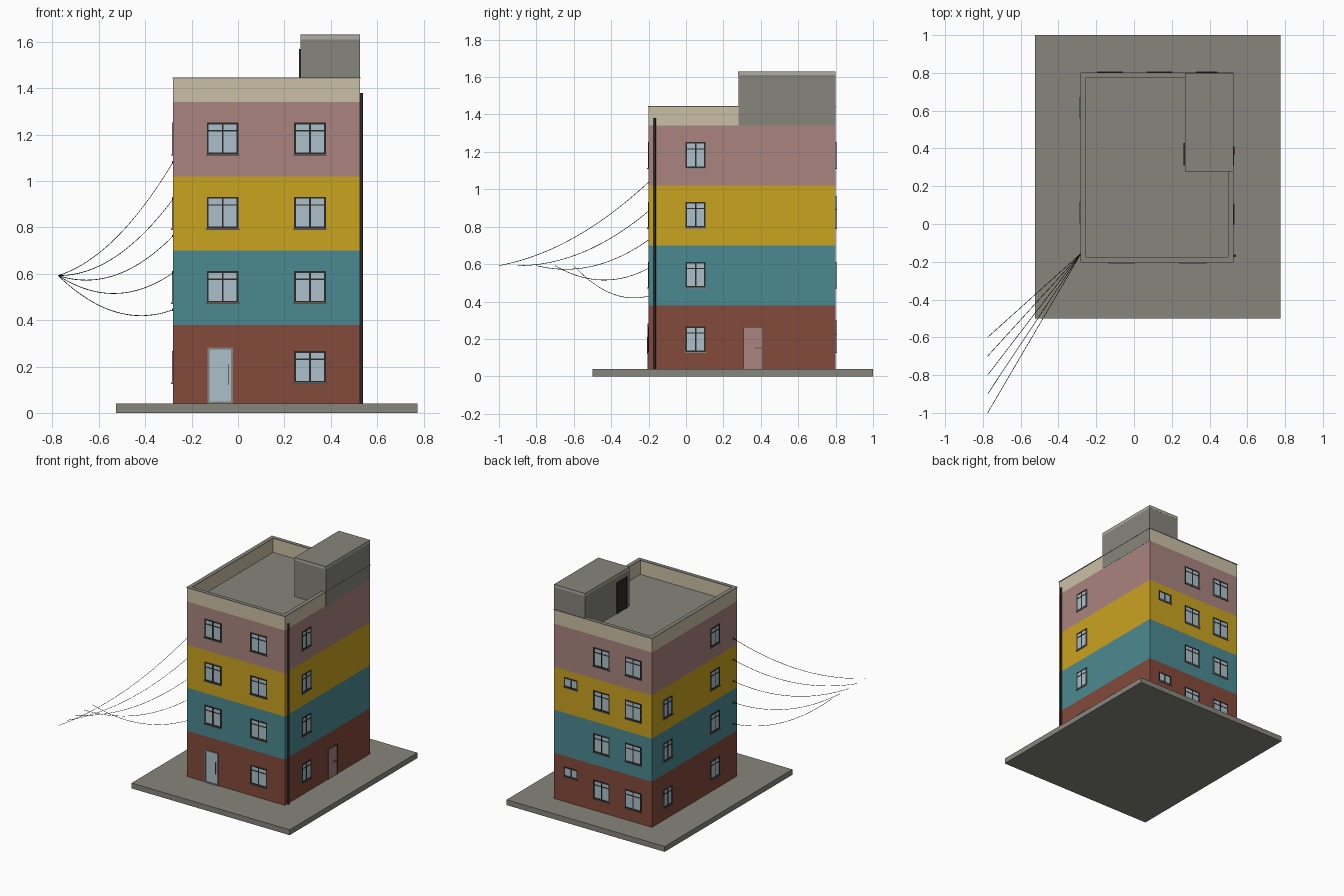
import bpy, bmesh
from mathutils import Vector

if "Cube" in bpy.data.objects:
    bpy.data.objects.remove(bpy.data.objects["Cube"])


def material(name, rgb):
    m = bpy.data.materials.new(name)
    lin = [((c / 255 + 0.055) / 1.055) ** 2.4 for c in rgb]
    m.diffuse_color = (*lin, 1)
    m.use_nodes = True
    m.node_tree.nodes["Principled BSDF"].inputs["Base Color"].default_value = m.diffuse_color
    return m


BRICK = material("brick_red", (132, 74, 59))
TEAL = material("teal", (75, 138, 145))
MUSTARD = material("mustard", (202, 163, 32))
PINK = material("dusty_pink", (170, 132, 126))
BEIGE = material("beige", (203, 192, 166))
GREY = material("concrete_grey", (134, 133, 124))
LIGHT = material("light_grey", (174, 174, 164))
DARK = material("dark_metal", (45, 43, 41))
GLASS = material("pale_glass", (172, 192, 202))

X0, X1, Y0, Y1 = -0.28, 0.525, -0.2, 0.8   # building footprint
BASE, ROOF, TOP = 0.04, 1.34, 1.445


def finish(name, bm, mats):
    bmesh.ops.recalc_face_normals(bm, faces=bm.faces)
    me = bpy.data.meshes.new(name)
    bm.to_mesh(me)
    bm.free()
    for m in mats:
        me.materials.append(m)
    ob = bpy.data.objects.new(name, me)
    bpy.context.collection.objects.link(ob)
    return ob


def add_box(bm, lo, hi, mi=0):
    new = bmesh.ops.create_cube(bm, size=1)["verts"]
    for v in new:
        v.co = Vector([(hi if v.co[i] > 0 else lo)[i] for i in range(3)])
    for f in {f for v in new for f in v.link_faces}:
        f.material_index = mi


def box(name, lo, hi, mat):
    bm = bmesh.new()
    add_box(bm, lo, hi)
    return finish(name, bm, [mat])


def wall_box(bm, side, u, z, d, mi):
    """Box on a wall: u range along it, z range, d range outwards from it."""
    if side in ("front", "back"):
        y = sorted((Y0 - t) if side == "front" else (Y1 + t) for t in d)
        add_box(bm, (u[0], y[0], z[0]), (u[1], y[1], z[1]), mi)
    else:
        wall = {"left": (X0, -1), "right": (X1, 1), "stair": (0.27, -1)}[side]
        x = sorted(wall[0] + wall[1] * t for t in d)
        add_box(bm, (x[0], u[0], z[0]), (x[1], u[1], z[1]), mi)


def frame_bars(bm, side, u, z, t, depth, mi, bottom=True):
    wall_box(bm, side, (u[0], u[0] + t), z, (0, depth), mi)
    wall_box(bm, side, (u[1] - t, u[1]), z, (0, depth), mi)
    wall_box(bm, side, (u[0] + t, u[1] - t), (z[1] - t, z[1]), (0, depth), mi)
    if bottom:
        wall_box(bm, side, (u[0] + t, u[1] - t), (z[0], z[0] + t), (0, depth), mi)


def window(name, side, centre, width, z0, height, transom=True):
    u, z, t = (centre - width / 2, centre + width / 2), (z0, z0 + height), 0.008
    bm = bmesh.new()
    wall_box(bm, side, u, z, (-0.002, 0.0015), 0)
    frame_bars(bm, side, u, z, t, 0.004, 1)
    wall_box(bm, side, (centre - 0.004, centre + 0.004), (z0 + t, z[1] - t), (0, 0.0038), 1)
    if transom:
        zt = z0 + height * 0.74
        wall_box(bm, side, (u[0] + t, u[1] - t), (zt - 0.003, zt + 0.003), (0, 0.0035), 1)
    wall_box(bm, side, (u[0] - 0.003, u[1] + 0.003), (z0 - 0.006, z0), (0, 0.008), 2)
    return finish(name, bm, [GLASS, DARK, GREY])


def ring(name, outer, inner, z0, z1, mat):
    bm = bmesh.new()
    loops = []
    for (a, b, c, d), z in ((outer, z0), (outer, z1), (inner, z1), (inner, z0)):
        loops.append([bm.verts.new(p) for p in ((a, c, z), (b, c, z), (b, d, z), (a, d, z))])
    for i in range(4):
        p, q = loops[i], loops[(i + 1) % 4]
        for k in range(4):
            n = (k + 1) % 4
            bm.faces.new((p[k], p[n], q[n], q[k]))
    return finish(name, bm, [mat])


# Pavement slab
box("pavement", (-0.525, -0.5, 0), (0.775, 1.0, BASE), GREY)

# Main block, one colour per storey and a grey roof
bm = bmesh.new()
add_box(bm, (X0, Y0, BASE), (X1, Y1, ROOF))
levels = (0.38, 0.70, 1.02)
for h in levels:
    bmesh.ops.bisect_plane(bm, geom=bm.verts[:] + bm.edges[:] + bm.faces[:],
                           plane_co=(0, 0, h), plane_no=(0, 0, 1))
bm.normal_update()
for f in bm.faces:
    z = f.calc_center_median().z
    f.material_index = 4 if f.normal.z > 0.5 else sum(z > h for h in levels)
finish("storeys", bm, [BRICK, TEAL, MUSTARD, PINK, GREY])

# Parapet and thin coping
inner = (X0 + 0.027, X1 - 0.027, Y0 + 0.025, Y1 - 0.025)
ring("parapet", (X0, X1, Y0, Y1), inner, ROOF, TOP - 0.004, BEIGE)
e = 0.003
ring("parapet_coping", (X0 - e, X1 + e, Y0 - e, Y1 + e), inner, TOP - 0.004, TOP + 0.001, GREY)

# Rooftop stair house with pale cap band and door
box("stair_house", (0.27, 0.28, ROOF), (X1 + 0.001, Y1 - 0.0005, 1.61), GREY)
box("stair_house_cap", (0.269, 0.279, 1.61), (X1 + 0.001, Y1, 1.628), LIGHT)
box("stair_house_roof", (0.269, 0.279, 1.628), (X1 + 0.001, Y1, 1.631), GREY)
bm = bmesh.new()
wall_box(bm, "stair", (0.31, 0.43), (ROOF, 1.57), (-0.002, 0.004), 0)
frame_bars(bm, "stair", (0.31, 0.43), (ROOF, 1.57), 0.01, 0.008, 0, False)
finish("roof_door", bm, [DARK])

# Windows on all four walls
sills = (0.13, 0.475, 0.795, 1.115)
for i, s in enumerate(sills):
    if i > 0:
        window(f"front_window_left_{i}", "front", -0.066, 0.137, s, 0.137)
    window(f"front_window_right_{i}", "front", 0.311, 0.137, s, 0.137)
    window(f"back_window_a_{i}", "back", -0.127, 0.132, s, 0.137)
    window(f"back_window_b_{i}", "back", 0.134, 0.132, s, 0.137)
    window(f"right_window_{i}", "right", 0.052, 0.107, s, 0.137)
    window(f"left_window_front_{i}", "left", 0.06, 0.107, s, 0.137)
    if i < 3:
        window(f"left_window_rear_{i}", "left", 0.615, 0.107, s, 0.137)
    if i in (0, 2):
        window(f"back_small_window_{i}", "back", 0.385, 0.11, s + 0.1, 0.07, False)

# Glazed front door
bm = bmesh.new()
u, z = (-0.131, -0.021), (BASE, 0.282)
wall_box(bm, "front", u, z, (-0.002, 0.0015), 0)
frame_bars(bm, "front", u, z, 0.009, 0.005, 1)
wall_box(bm, "front", (-0.044, -0.040), (0.12, 0.21), (0, 0.008), 2)
finish("front_door", bm, [GLASS, GREY, BRICK])

# Pink side door
bm = bmesh.new()
u, z = (0.308, 0.412), (BASE, 0.263)
wall_box(bm, "right", u, z, (-0.002, 0.003), 0)
frame_bars(bm, "right", u, z, 0.003, 0.005, 1, False)
wall_box(bm, "right", (0.368, 0.405), (0.148, 0.154), (0, 0.009), 2)
finish("side_door", bm, [PINK, DARK, BRICK])


def tube(name, points, radius, sides):
    cu = bpy.data.curves.new(name, "CURVE")
    cu.dimensions = "3D"
    cu.bevel_depth, cu.bevel_resolution, cu.use_fill_caps = radius, sides, True
    sp = cu.splines.new("POLY")
    sp.points.add(len(points) - 1)
    for p, co in zip(sp.points, points):
        p.co = (*co, 1)
    cu.materials.append(DARK)
    ob = bpy.data.objects.new(name, cu)
    bpy.context.collection.objects.link(ob)


# Drain pipe
tube("drain_pipe", [(0.533, -0.168, BASE), (0.533, -0.168, 1.38)], 0.007, 2)

# Sagging cables from the left wall
for i in range(5):
    a = Vector((X0, -0.155, 0.445 + 0.159 * i))
    b = Vector((-0.775, -0.6 - 0.1 * i, 0.592))
    pts = []
    for k in range(25):
        t = k / 24
        p = a.lerp(b, t)
        p.z -= 4 * 0.083 * t * (1 - t)
        pts.append(p)
    tube(f"cable_{i}", pts, 0.0015, 0)
    box(f"cable_bracket_{i}", (X0 - 0.004, -0.16, a.z - 0.005), (X0, -0.15, a.z + 0.005), DARK)
